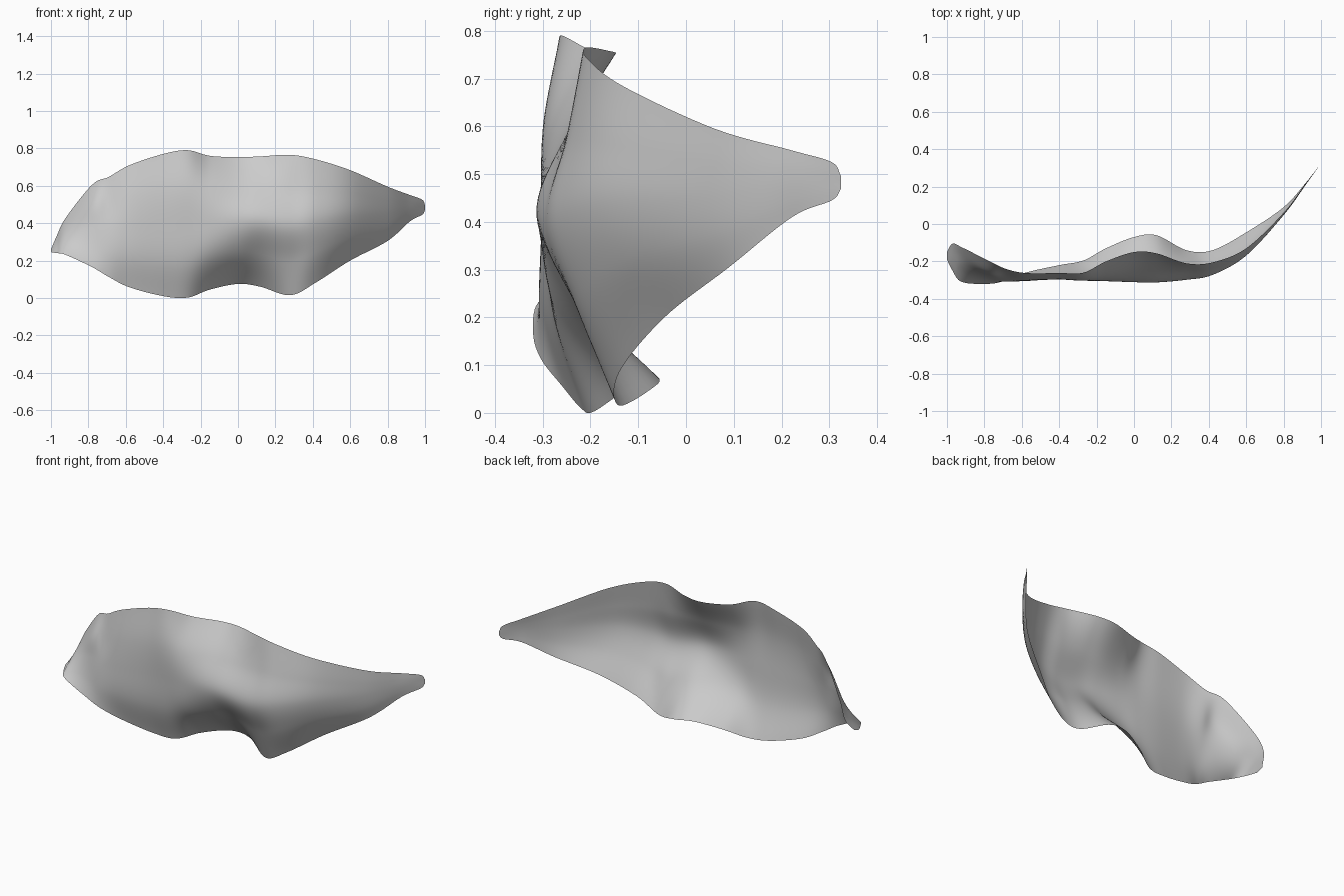
import bpy, bmesh

# Cross-sections along the leaf: x, bottom z, top z, then five y values from bottom edge to top edge
SECTIONS = [
    (-1.0, .245, .26, -.19, -.18, -.17, -.16, -.15),
    (-.97, .24, .33, -.25, -.22, -.185, -.145, -.105),
    (-.92, .23, .43, -.31, -.265, -.22, -.17, -.125),
    (-.78, .165, .605, -.32, -.295, -.275, -.255, -.195),
    (-.69, .112, .648, -.303, -.308, -.295, -.268, -.238),
    (-.58, .057, .71, -.26, -.30, -.303, -.29, -.262),
    (-.4, .01, .77, -.22, -.28, -.295, -.293, -.262),
    (-.27, .002, .79, -.195, -.275, -.298, -.30, -.26),
    (-.15, .045, .76, -.13, -.27, -.305, -.285, -.20),
    (0, .075, .753, -.07, -.245, -.311, -.255, -.15),
    (.12, .06, .757, -.06, -.215, -.312, -.25, -.157),
    (.28, .015, .765, -.14, -.22, -.298, -.25, -.21),
    (.42, .085, .74, -.14, -.225, -.272, -.24, -.205),
    (.6, .2, .683, -.045, -.13, -.168, -.155, -.13),
    (.8, .305, .595, .09, .06, .048, .05, .06),
    (.92, .41, .55, .222, .215, .212, .214, .22),
    (.985, .445, .525, .305, .304, .304, .304, .305),
    (1.0, .47, .495, .325, .325, .325, .325, .325),
]


def spline(rows, u):
    """Smooth curve through equally spaced rows of numbers, u from 0 to 1."""
    n = len(rows) - 1
    i = min(int(u * n), n - 1)
    t = u * n - i
    b, c = rows[i], rows[i + 1]
    a = rows[i - 1] if i > 0 else [2 * p - q for p, q in zip(b, c)]
    d = rows[i + 2] if i + 2 <= n else [2 * q - p for p, q in zip(b, c)]
    return [.5 * (2 * q + (r - p) * t + (2 * p - 5 * q + 4 * r - s) * t * t
                  + (3 * q - p - 3 * r + s) * t ** 3)
            for p, q, r, s in zip(a, b, c, d)]


# Leaf blade: a single curled sheet lofted through the sections
NU, NV = 136, 36
bm = bmesh.new()
grid = []
for i in range(NU + 1):
    x, zb, zt, *ys = spline(SECTIONS, i / NU)
    column = []
    for j in range(NV + 1):
        v = j / NV
        y = spline([(q,) for q in ys], v)[0]
        column.append(bm.verts.new((x, y, zb + (zt - zb) * v)))
    grid.append(column)
for i in range(NU):
    for j in range(NV):
        f = bm.faces.new((grid[i][j], grid[i + 1][j], grid[i + 1][j + 1], grid[i][j + 1]))
        f.smooth = True

mesh = bpy.data.meshes.new("leaf_blade")
bm.to_mesh(mesh)
bm.free()
leaf = bpy.data.objects.new("leaf_blade", mesh)
bpy.context.collection.objects.link(leaf)

grey = bpy.data.materials.new("light_grey")
grey.diffuse_color = (.6, .6, .6, 1)
mesh.materials.append(grey)
